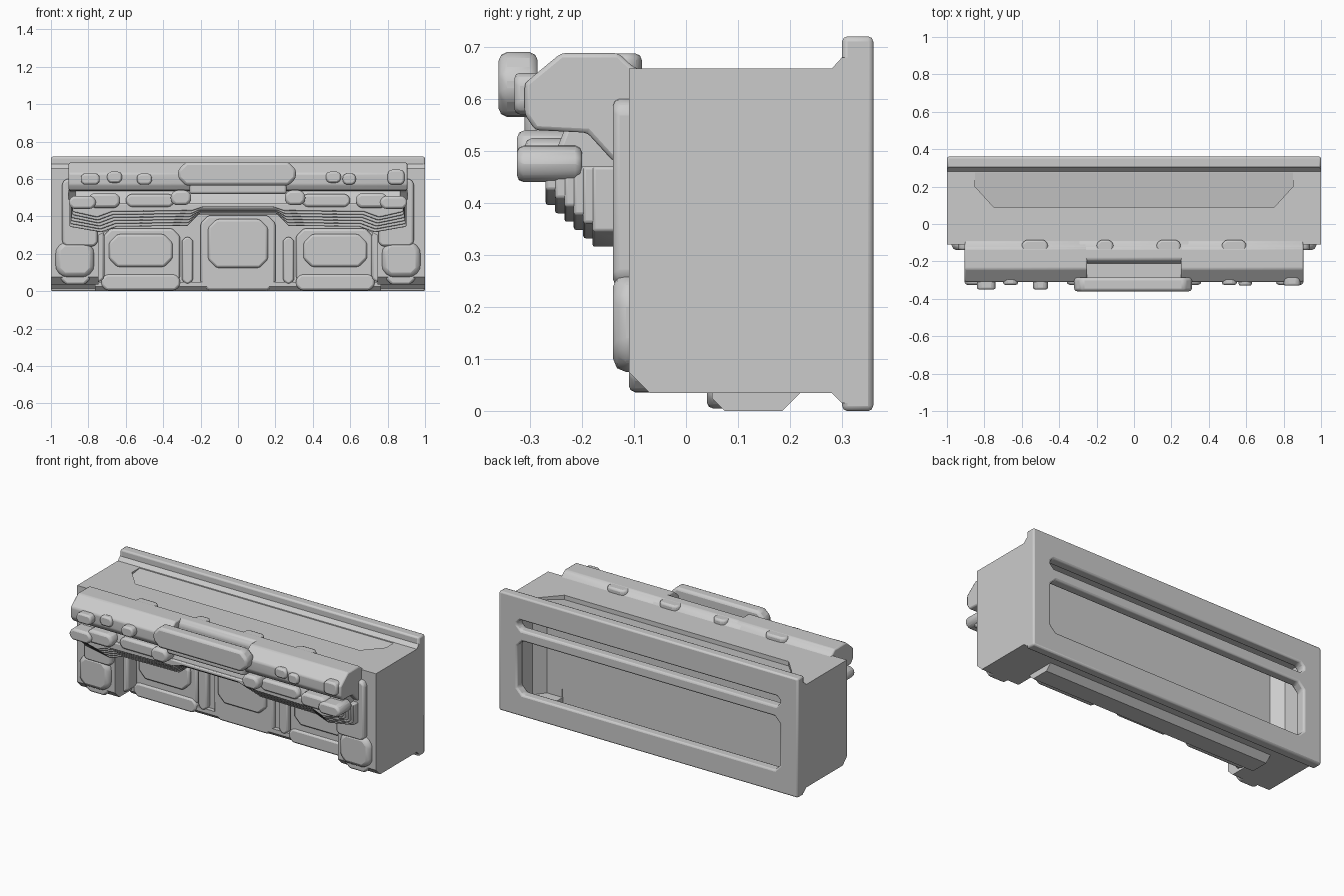
import bpy, bmesh

if "Cube" in bpy.data.objects:
    bpy.data.objects.remove(bpy.data.objects["Cube"])


def prism(name, pts, axis, a, b, bevel=0.012, segs=2):
    """Extrude a 2D outline along an axis, with softened edges."""
    place = {'x': lambda u, v, t: (t, u, v),
             'y': lambda u, v, t: (u, t, v),
             'z': lambda u, v, t: (u, v, t)}[axis]
    bm = bmesh.new()
    ends = [[bm.verts.new(place(u, v, t)) for u, v in pts] for t in (a, b)]
    n = len(pts)
    bm.faces.new(ends[0])
    bm.faces.new(ends[1][::-1])
    for i in range(n):
        j = (i + 1) % n
        bm.faces.new((ends[0][i], ends[1][i], ends[1][j], ends[0][j]))
    bmesh.ops.recalc_face_normals(bm, faces=bm.faces)
    me = bpy.data.meshes.new(name)
    bm.to_mesh(me)
    bm.free()
    ob = bpy.data.objects.new(name, me)
    bpy.context.collection.objects.link(ob)
    if bevel:
        soften(ob, bevel, segs)
    return ob


def soften(ob, width, segs=2):
    m = ob.modifiers.new("soft_edges", 'BEVEL')
    m.width, m.segments, m.limit_method = width, segs, 'ANGLE'
    m.angle_limit = 0.5
    bpy.ops.object.select_all(action='DESELECT')
    ob.select_set(True)
    bpy.context.view_layer.objects.active = ob
    bpy.ops.object.shade_smooth_by_angle(angle=0.6)


def octagon(u0, u1, v0, v1, c):
    return [(u0 + c, v0), (u1 - c, v0), (u1, v0 + c), (u1, v1 - c),
            (u1 - c, v1), (u0 + c, v1), (u0, v1 - c), (u0, v0 + c)]


def rect(u0, u1, v0, v1):
    return [(u0, v0), (u1, v0), (u1, v1), (u0, v1)]


def mirrored(half):
    return half + [(-x, v) for x, v in reversed(half)]


def cut(ob, cutter):
    m = ob.modifiers.new("cut", 'BOOLEAN')
    m.object, m.operation, m.solver = cutter, 'DIFFERENCE', 'EXACT'
    bpy.context.view_layer.objects.active = ob
    bpy.ops.object.modifier_apply(modifier=m.name)
    bpy.data.objects.remove(cutter)


def pair(name, x0, x1, maker):
    """Make a part on both sides of the centre."""
    maker("right_" + name, x0, x1)
    maker("left_" + name, -x1, -x0)


def panel(name, x0, x1, z0, z1, front, back=-0.08, c=0.03, bevel=0.012):
    return prism(name, octagon(x0, x1, z0, z1, c), 'y', front, back, bevel)


# Hollow body: pocket open to the back, arched hearth recess open to the front
body = prism("body", [(-.11, .075), (-.07, .035), (.28, .035), (.30, .015), (.33, .015), (.33, .68),
                      (.30, .68), (.28, .658), (-.11, .658)], 'x', -1, 1, 0)
pocket = mirrored([(.9, .50), (.9, .18), (.85, .115)])
cut(body, prism("pocket_cutter", pocket, 'z', .05, .605, 0))
cut(body, prism("floor_cutter", rect(-.75, .75, .11, .20), 'z', -.1, .1, 0))
arch = mirrored([(.745, -.1), (.745, .30), (.65, .345), (.27, .35), (.21, .41)])
cut(body, prism("hearth_cutter", arch, 'y', -.5, .075, 0))

# Shallow tray in the top, sloping down towards the front
tray = prism("tray_cutter", mirrored([(.85, .275), (.85, .20), (.75, .09)]), 'z', .64, .8, 0)
for v in tray.data.vertices:
    if v.co.z < .7:
        v.co.z = .655 - .13 * (.275 - v.co.y)
cut(body, tray)

# Back frame with a window and a slot
frame = prism("back_frame", rect(.30, .36, 0, .72), 'x', -1, 1, 0)
cut(frame, prism("window_cutter", octagon(-.88, .88, .13, .455, .035), 'y', .2, .5, 0))
cut(frame, prism("slot_cutter", octagon(-.88, .88, .52, .58, .02), 'y', .2, .5, 0))
soften(frame, .016)

# Trough-shaped foot under the body, with closed ends
foot_outer = [(.05, .05), (.05, .025), (.075, 0), (.185, 0), (.22, .035), (.22, .05)]
prism("foot", foot_outer + [(.20, .05), (.18, .015), (.11, .015), (.11, .05)], 'x', -.75, .75, 0)
pair("foot_end", .745, .765, lambda n, a, b: prism(n, foot_outer, 'x', a, b, 0))

# Recessed hearth wall: centre panel, side panels and strips
panel("centre_panel", -.2, .2, .005, .405, .05, .1, .04)
panel("centre_raised_field", -.16, .16, .125, .385, .03, .1, .045)
pair("side_panel", .31, .72, lambda n, a, b: panel(n, a, b, .03, .335, .05, .1, .04))
pair("side_raised_field", .35, .69, lambda n, a, b: panel(n, a, b, .13, .305, .03, .1, .045))
pair("side_sill", .31, .73, lambda n, a, b: panel(n, a, b, .005, .09, .04, .1, .025))
pair("strip", .24, .30, lambda n, a, b: panel(n, a, b, .04, .29, .045, .1, .02))
pair("hearth_jamb", .715, .78, lambda n, a, b: panel(n, a, b, .05, .33, -.03, .1, .02))

# Corner legs
pair("corner_leg", .77, .975, lambda n, a, b: panel(n, a, b, .075, .265, -.14, c=.04, bevel=.025))
pair("leg_base", .79, .95, lambda n, a, b: panel(n, a, b, .036, .14, -.11, -.02, c=.03))
pair("upper_wall", .75, .94, lambda n, a, b: panel(n, a, b, .24, .60, -.14, c=.02))

# Finely stepped arched ledges under the mantel
for k in range(6):
    d = .016 * k
    half = [(.9 - d * .2, .47), (.9 - d * .2, .345 + d), (.73 + d * .3, .315 + d),
            (.65 + d * .3, .345 + d), (.27 - d * .3, .35 + d), (.21 - d * .3, .41 + d * .5)]
    prism(f"arched_ledge_{k}", mirrored(half), 'y', -.18 - .018 * k, -.08, .006)

# Middle band and its knobs
prism("middle_band", [(-.08, .43), (-.24, .43), (-.26, .45), (-.25, .50), (-.23, .55), (-.08, .55)],
      'x', -.87, .87, .01)
for x0, x1, z0, z1, f in [(.63, .80, .445, .525, -.31), (.76, .905, .44, .51, -.325),
                          (.25, .36, .46, .54, -.325), (.34, .60, .45, .52, -.28)]:
    pair("band_knob", x0, x1, lambda n, a, b: panel(n, a, b, z0, z1, f, -.2, .022, .018))

# Mantel: two heavy side lengths, thinner centre, front plate
cornice = [(-.08, .655), (-.10, .66), (-.13, .688), (-.24, .688), (-.28, .655), (-.31, .63),
           (-.31, .57), (-.29, .54), (-.19, .535), (-.14, .48), (-.08, .48)]
pair("cornice", .25, .905, lambda n, a, b: prism(n, cornice, 'x', a, b, .008))
prism("centre_cornice", [(-.08, .655), (-.10, .66), (-.13, .688), (-.19, .688), (-.21, .66),
                         (-.21, .48), (-.08, .48)], 'x', -.3, .3, .01)
prism("centre_shelf", rect(-.31, -.18, .52, .63), 'x', -.26, .26, .012)
panel("centre_plate", -.32, .31, .565, .69, -.36, -.285, .04, .016)

# Small tabs on the back edge of the mantel top and bumps on its front
for i, (x0, x1) in enumerate([(-.60, -.46), (-.20, -.11), (.12, .25), (.47, .60)]):
    prism(f"top_tab_{i}", octagon(x0, x1, -.16, -.085, .02), 'z', .64, .687, .012)
for i, (x0, x1, z0, z1, f) in enumerate([(-.84, -.74, .57, .63, -.35), (-.54, -.46, .57, .63, -.35),
                                         (-.70, -.62, .58, .64, -.325), (.47, .55, .58, .64, -.325),
                                         (.56, .63, .57, .63, -.33), (.80, .89, .57, .65, -.33)]):
    panel(f"front_bump_{i}", x0, x1, z0, z1, f, -.25, .015, .012)
